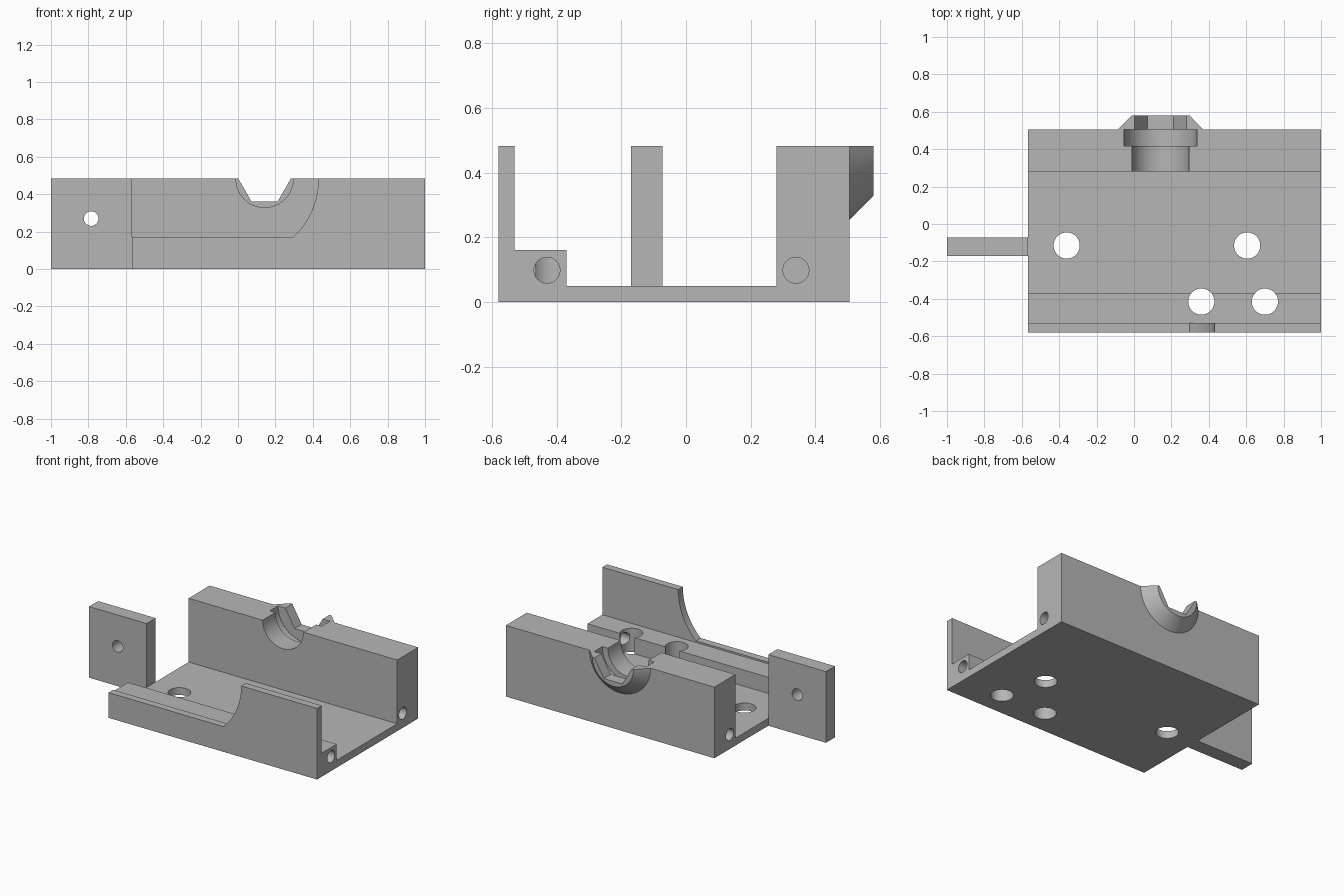
import bpy, math
from mathutils import Matrix, Vector

if "Cube" in bpy.data.objects:
    bpy.data.objects.remove(bpy.data.objects["Cube"])

grey = bpy.data.materials.new("plain grey")
grey.use_nodes = True
colour = (0.47, 0.47, 0.47, 1)
grey.diffuse_color = colour
grey.node_tree.nodes["Principled BSDF"].inputs["Base Color"].default_value = colour

TOP = 0.483          # height of every wall
LEFT, RIGHT = -0.567, 1.0
FRONT, BACK = -0.58, 0.505
BORE_X = 0.142


def prism(name, points, axis, start, end):
    """Extrude a 2D outline along x (points are y, z) or y (points are x, z)."""
    def place(p, t):
        return (t, p[0], p[1]) if axis == "x" else (p[0], t, p[1])
    n = len(points)
    verts = [place(p, t) for t in (start, end) for p in points]
    faces = [list(range(n)), list(range(2 * n - 1, n - 1, -1))]
    faces += [[i, i + n, (i + 1) % n + n, (i + 1) % n] for i in range(n)]
    mesh = bpy.data.meshes.new(name)
    mesh.from_pydata(verts, [], faces)
    obj = bpy.data.objects.new(name, mesh)
    bpy.context.collection.objects.link(obj)
    mesh.materials.append(grey)
    # make normals point outwards
    bpy.context.view_layer.objects.active = obj
    bpy.ops.object.select_all(action="DESELECT")
    obj.select_set(True)
    bpy.ops.object.mode_set(mode="EDIT")
    bpy.ops.mesh.select_all(action="SELECT")
    bpy.ops.mesh.normals_make_consistent(inside=False)
    bpy.ops.object.mode_set(mode="OBJECT")
    return obj


def rod(name, axis, centre, length, r1, r2=None, sides=64):
    """Cylinder or cone along an axis; r1 is the radius at the low end."""
    turn = {"x": Matrix.Rotation(math.pi / 2, 4, "Y"),
            "y": Matrix.Rotation(-math.pi / 2, 4, "X"),
            "z": Matrix.Identity(4)}[axis]
    bpy.ops.mesh.primitive_cone_add(vertices=sides, radius1=r1,
                                    radius2=r1 if r2 is None else r2, depth=length)
    obj = bpy.context.object
    obj.name = name
    obj.data.transform(Matrix.Translation(Vector(centre)) @ turn)
    obj.data.materials.append(grey)
    return obj


def combine(target, tool, operation="DIFFERENCE"):
    """Apply a boolean and remove the tool."""
    mod = target.modifiers.new("bool", "BOOLEAN")
    mod.operation, mod.object, mod.solver = operation, tool, "EXACT"
    bpy.context.view_layer.objects.active = target
    bpy.ops.object.modifier_apply(modifier=mod.name)
    bpy.data.objects.remove(tool)


def box(name, x0, x1, y0, y1, z0, z1):
    return prism(name, [(x0, z0), (x1, z0), (x1, z1), (x0, z1)], "y", y0, y1)


def smooth(obj):
    bpy.ops.object.select_all(action="DESELECT")
    obj.select_set(True)
    bpy.context.view_layer.objects.active = obj
    bpy.ops.object.shade_smooth_by_angle(angle=math.radians(25))


# Housing: floor, front lip with ledge, and thick back wall
housing = prism("housing", [
    (FRONT, 0), (BACK, 0), (BACK, TOP), (0.28, TOP), (0.28, 0.05),
    (-0.37, 0.05), (-0.37, 0.16), (-0.53, 0.16), (-0.53, TOP), (FRONT, TOP),
], "x", LEFT, RIGHT)

# Front wall cut low, with a curved end
low, radius = 0.171, 0.43
first = math.asin((low - TOP) / radius)
arc = [(radius * math.cos(first * (1 - i / 20)), TOP + radius * math.sin(first * (1 - i / 20)))
       for i in range(21)]
combine(housing, prism("wall_cut", [(-0.7, low)] + arc + [(radius, 0.7), (-0.7, 0.7)],
                       "y", -0.7, -0.5))

# Tapered collar on the back, trimmed level with the wall top
slope_start = BACK - 0.02
collar = rod("collar", "y", (BORE_X, (slope_start + 0.58) / 2, TOP), 0.58 - slope_start,
             0.249, 0.155)
combine(collar, box("trim", -0.5, 0.8, 0.3, 0.8, TOP, 1))
combine(housing, collar, "UNION")

# Stepped half bore and hexagonal opening through the back wall
combine(housing, rod("bore", "y", (BORE_X, 0.33, TOP), 0.2, 0.153))
combine(housing, rod("counterbore", "y", (BORE_X, (0.417 + BACK) / 2, TOP), BACK - 0.417, 0.195))
hexagon = [(BORE_X + 0.14 * math.cos(k * math.pi / 3), TOP + 0.14 * math.sin(k * math.pi / 3))
           for k in range(6)]
combine(housing, prism("hex_cut", hexagon, "y", 0.45, 0.7))

# Vertical holes through floor and ledge
for x, y in [(-0.36, -0.115), (0.605, -0.115), (0.36, -0.415), (0.7, -0.415)]:
    combine(housing, rod("floor_hole", "z", (x, y, 0.1), 0.4, 0.07))

# Blind holes in both ends
for x in (LEFT, RIGHT):
    for y in (-0.43, 0.34):
        combine(housing, rod("end_hole", "x", (x, y, 0.098), 0.5, 0.04, sides=48))
smooth(housing)

# Upright side tab with a cross hole
tab = box("side_tab", -1, LEFT, -0.17, -0.073, 0, TOP)
combine(tab, rod("tab_hole", "y", (-0.785, -0.12, 0.27), 0.4, 0.039, sides=48))
smooth(tab)
